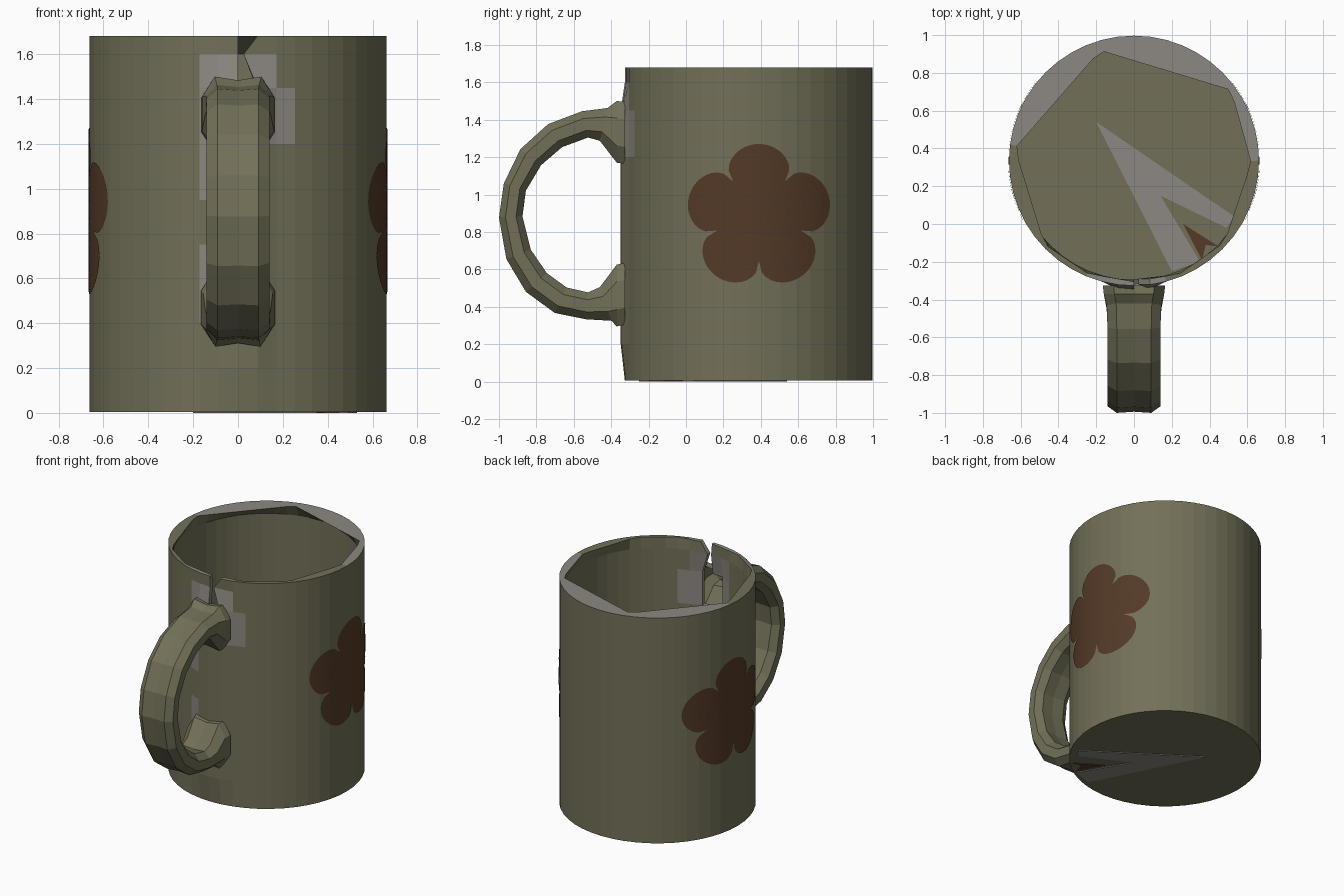
import bpy, bmesh, math
from mathutils import Vector

if "Cube" in bpy.data.objects:
    bpy.data.objects.remove(bpy.data.objects["Cube"])

CY, R, RI, N = 0.335, 0.662, 0.63, 48


def material(name, col):
    m = bpy.data.materials.new(name)
    m.diffuse_color = (*col, 1)
    m.use_nodes = True
    m.node_tree.nodes["Principled BSDF"].inputs["Base Color"].default_value = m.diffuse_color
    return m


OLIVE = material("olive", (0.17, 0.163, 0.098))
GREY = material("warm_grey", (0.265, 0.245, 0.22))
BROWN = material("dark_brown", (0.088, 0.042, 0.02))


def finish(name, bm, mats):
    bmesh.ops.recalc_face_normals(bm, faces=bm.faces)
    me = bpy.data.meshes.new(name)
    bm.to_mesh(me)
    bm.free()
    for m in mats:
        me.materials.append(m)
    ob = bpy.data.objects.new(name, me)
    bpy.context.collection.objects.link(ob)
    return ob


# ---- mug body: outer and inner wall as a grid of cells, some cells left out
ZS = [0.005, 0.2, 0.4, 0.55, 0.75, 0.95, 1.2, 1.45, 1.6, 1.68]
ROWS = len(ZS) - 1
FRONT = 36                       # column index pointing to -y
# coarse inner rim outline: (angle, radius)
RIM = [(-42, .645), (-1, .62), (36, .635), (107, .61), (174, .633),
       (223, .648), (248, .645), (270, .64), (292, .645), (318, .645)]


def polar(deg, r):
    a = math.radians(deg)
    return Vector((r * math.cos(a), CY + r * math.sin(a), 0))


def rim_point(deg):
    if deg > RIM[-1][0]:
        deg -= 360
    for (a0, r0), (a1, r1) in zip(RIM, RIM[1:]):
        if a0 <= deg <= a1:
            return polar(a0, r0).lerp(polar(a1, r1), (deg - a0) / (a1 - a0))


def wall_point(i, j, inner):
    deg = (i % N) * 360 / N
    p = polar(deg, RI if inner else R)
    if inner and j == ROWS:
        p = rim_point(deg)
    # slight swelling of the wall where the handle joins
    if 0 < j < ROWS - 1 and abs(i % N - FRONT) <= 1:
        p.y -= 0.022
    # crack in the rim pinches shut below the top
    if j == ROWS - 1 and i % N == FRONT + 1:
        p.x = 0.025
    p.z = ZS[j]
    return p


def kept(i, j):
    c = i % N - FRONT
    if j < 0:
        return True
    if j >= ROWS:
        return False
    if j == 6 and c in (-1, 0):          # opening behind the handle
        return False
    return not (c == 0 and j >= 7)       # crack running up to the rim


def wall_grey(i, j):
    c = i % N - FRONT
    return ((c == -2 and 2 <= j <= 7 and j != 4) or (c == -1 and j == 7)
            or (c in (1, 2) and j == 6) or (c == 1 and j == 7))


bm = bmesh.new()
grid = {(i, j, s): bm.verts.new(wall_point(i, j, s))
        for i in range(N) for j in range(ROWS + 1) for s in (0, 1)}


def V(i, j, s):
    return grid[(i % N, j, s)]


for i in range(N):
    for j in range(ROWS):
        if not kept(i, j):
            continue
        for s in (0, 1):
            f = bm.faces.new([V(i, j, s), V(i + 1, j, s), V(i + 1, j + 1, s), V(i, j + 1, s)])
            f.material_index = int(wall_grey(i, j))
        # close the wall thickness along rim, crack and opening
        for (di, dj, a, b) in ((0, 1, (0, 1), (1, 1)), (0, -1, (0, 0), (1, 0)),
                               (1, 0, (1, 0), (1, 1)), (-1, 0, (0, 0), (0, 1))):
            if not kept(i + di, j + dj):
                p, q = (i + a[0], j + a[1]), (i + b[0], j + b[1])
                f = bm.faces.new([V(*p, 0), V(*q, 0), V(*q, 1), V(*p, 1)])
                deg = (i + 0.5) * 360 / N
                f.material_index = int(deg < 175 or 247 < deg < 285)
bm.faces.new([V(i, 0, 0) for i in range(N)])      # floor
bmesh.ops.delete(bm, geom=[v for v in bm.verts if not v.link_faces], context="VERTS")
finish("mug_body", bm, [OLIVE, GREY])


# ---- floor markings, thin plates through the floor
def floor_plate(name, pts, mat, z0, z1):
    bm = bmesh.new()
    f = bm.faces.new([bm.verts.new((x, y, z0)) for x, y in pts])
    ext = bmesh.ops.extrude_face_region(bm, geom=[f])
    for v in ext["geom"]:
        if isinstance(v, bmesh.types.BMVert):
            v.co.z = z1
    finish(name, bm, [mat])


floor_plate("floor_wedge", [(-.2, .54), (.53, .04), (.49, -.02), (.14, .15), (.35, -.2), (.2, -.25)],
            GREY, 0.0, 0.0095)
floor_plate("floor_spot", [(.26, 0), (.45, -.12), (.38, -.11), (.36, -.19)], BROWN, 0.0005, 0.009)


# ---- painted flower on each side, wrapped on the wall
def flower(name, side):
    bm = bmesh.new()
    seg, rings, fy, fz = 120, 8, 0.39, 0.88

    def place(y, z):
        return (side * (math.sqrt(R * R - (y - CY) ** 2) + 0.004), y, z)

    centre = bm.verts.new(place(fy, fz))
    prev = None
    for k in range(1, rings + 1):
        ring = []
        for n in range(seg):
            a = 2 * math.pi * n / seg
            r = (0.235 + 0.155 * abs(math.cos(2.5 * a)) ** 0.45) * k / rings
            ring.append(bm.verts.new(place(fy + r * math.sin(a), fz + r * math.cos(a))))
        for n in range(seg):
            m = (n + 1) % seg
            bm.faces.new([prev[n], prev[m], ring[m], ring[n]] if prev else [centre, ring[m], ring[n]])
        prev = ring
    ob = finish(name, bm, [BROWN])
    # make the open patch face outward
    if ob.data.polygons[0].normal.x * side < 0:
        ob.data.flip_normals()


flower("flower_right", 1)
flower("flower_left", -1)

# ---- handle: faceted band swept along a D-shaped path (y, z, half thickness, half width)
PATH = [(-.325, 1.33, .165, .165), (-.37, 1.335, .165, .16), (-.44, 1.375, .09, .145),
        (-.54, 1.375, .072, .14), (-.70, 1.315, .072, .14), (-.83, 1.20, .07, .14),
        (-.915, 1.04, .062, .14), (-.937, .88, .063, .14), (-.895, .68, .07, .14),
        (-.80, .53, .075, .14), (-.67, .435, .075, .14), (-.53, .405, .072, .14),
        (-.43, .415, .095, .145), (-.37, .46, .165, .155), (-.325, .47, .165, .165)]
SECTION = [(1, .45), (.65, 1), (0, .9), (-.65, 1), (-1, .45),
           (-1, -.45), (-.65, -1), (0, -.9), (.65, -1), (1, -.45)]
bm = bmesh.new()
prev = None
for k, (y, z, h, w) in enumerate(PATH):
    a, b = PATH[max(k - 1, 0)], PATH[min(k + 1, len(PATH) - 1)]
    t = Vector((0, b[0] - a[0], b[1] - a[1])).normalized()
    if k < 2 or k > len(PATH) - 3:                 # ends sit flat on the wall
        t = Vector((0, -1 if k < 2 else 1, 0))
    nrm = Vector((1, 0, 0)).cross(t)
    ring = [bm.verts.new(Vector((u * w, y, z)) + nrm * (v * h)) for u, v in SECTION]
    if prev:
        for n in range(len(ring)):
            m = (n + 1) % len(ring)
            bm.faces.new([prev[n], prev[m], ring[m], ring[n]])
    prev = ring
finish("handle", bm, [OLIVE])
